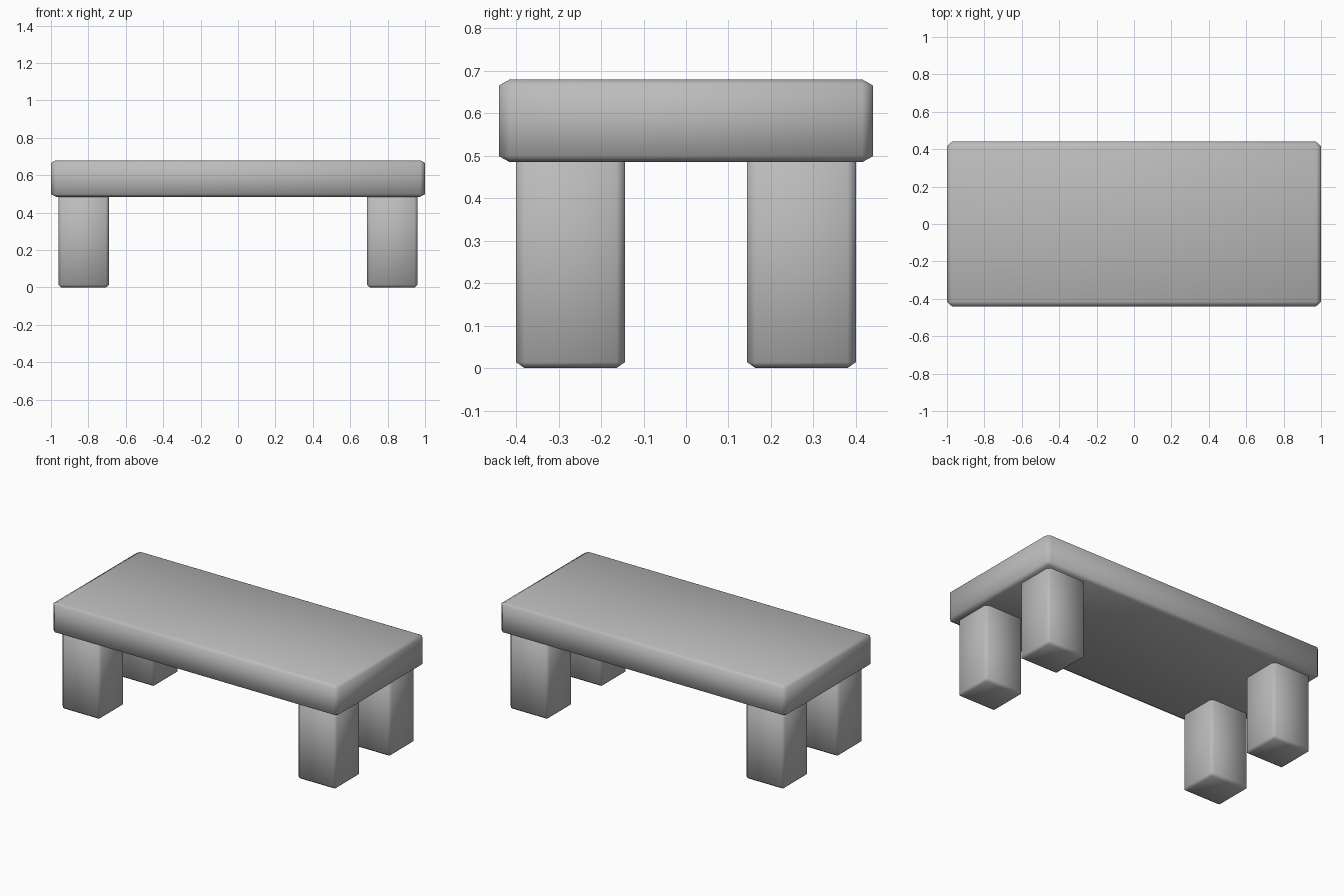
import bpy, bmesh
from mathutils import Vector

default = bpy.data.objects.get("Cube")
if default:
    bpy.data.objects.remove(default, do_unlink=True)

# Single plain grey
grey = bpy.data.materials.new("stone_grey")
grey.use_nodes = True
colour = (0.5, 0.5, 0.5, 1)
grey.diffuse_color = colour
grey.node_tree.nodes["Principled BSDF"].inputs["Base Color"].default_value = colour


def chamfered_box(name, low, high, chamfer):
    """Smooth-shaded box with a separate chamfer width along each axis."""
    low, high = Vector(low), Vector(high)
    centre, half = (low + high) / 2, (high - low) / 2
    bm = bmesh.new()
    bmesh.ops.create_cube(bm, size=2)
    bmesh.ops.bevel(bm, geom=bm.edges[:], offset=0.2, segments=1,
                    affect='EDGES', profile=0.5)
    for v in bm.verts:
        for i in range(3):
            reach = half[i] if abs(v.co[i]) > 0.9 else half[i] - chamfer[i]
            v.co[i] = reach if v.co[i] > 0 else -reach
    for f in bm.faces:
        f.smooth = True
    mesh = bpy.data.meshes.new(name)
    bm.to_mesh(mesh)
    bm.free()
    mesh.materials.append(grey)
    obj = bpy.data.objects.new(name, mesh)
    obj.location = centre
    bpy.context.collection.objects.link(obj)
    return obj


# Thick table top
chamfered_box("table_top", (-1, -0.44, 0.485), (1, 0.44, 0.68), (0.026, 0.025, 0.014))

# Four block legs, let slightly into the top
for x_name, sx in (("left", 1), ("right", -1)):
    for y_name, sy in (("front", -1), ("back", 1)):
        leg = chamfered_box(f"{y_name}_{x_name}_leg", (-0.135, -0.128, 0),
                            (0.135, 0.128, 0.52), (0.016, 0.02, 0.014))
        leg.location.x = sx * 0.825
        leg.location.y = sy * 0.272
